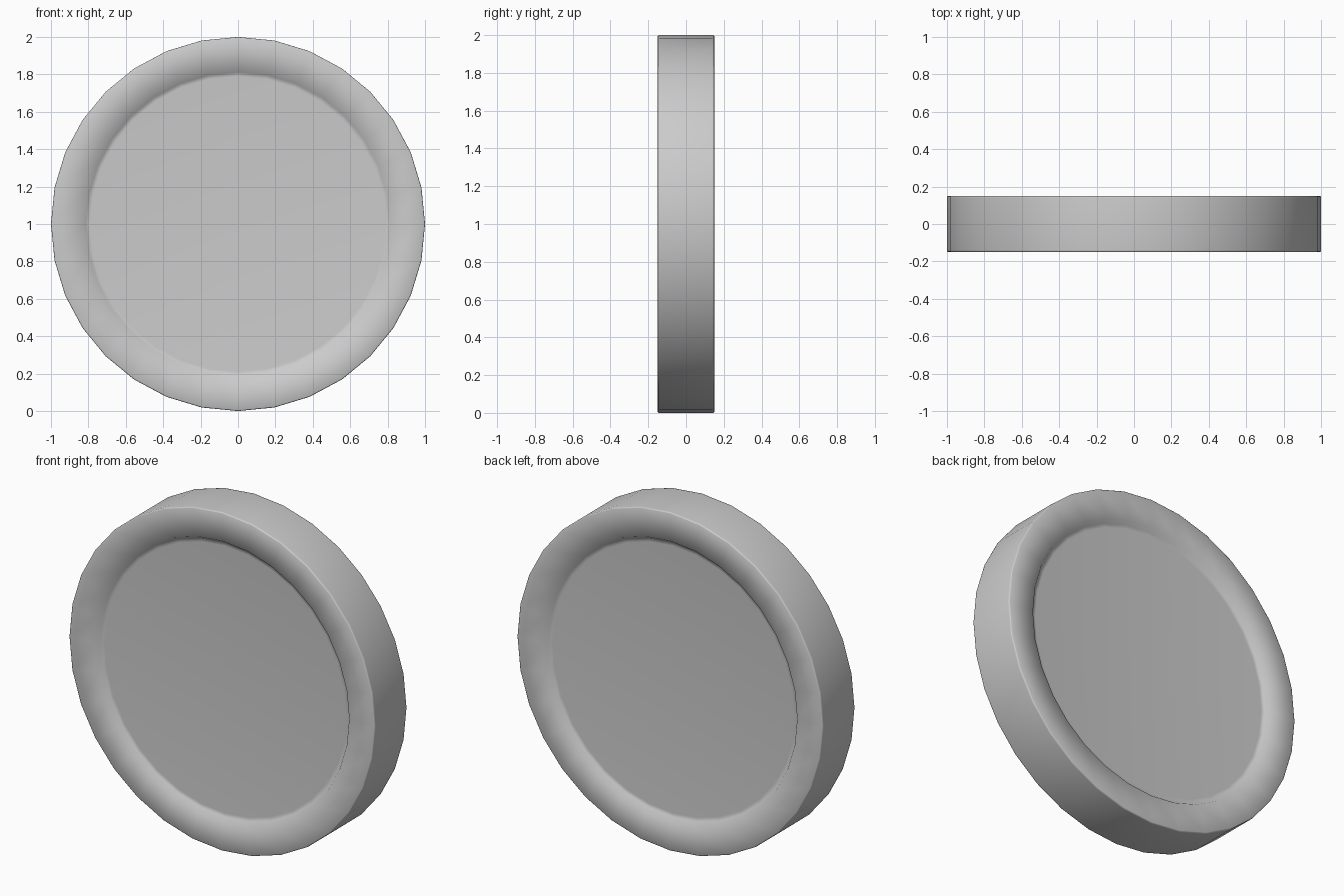
import bpy, bmesh, math

if "Cube" in bpy.data.objects:
    bpy.data.objects.remove(bpy.data.objects["Cube"])

SIDES = 32
# radius, half-thickness: outer edge, tiny bevel, flat rim, short step, sunken floor
half = [(1.0, 0.14), (0.999, 0.147), (0.994, 0.15), (0.83, 0.146),
        (0.812, 0.12), (0.79, 0.118)]
profile = [(r, -y) for r, y in reversed(half)] + half

bm = bmesh.new()

def ring(r, y):
    return [bm.verts.new((r * math.cos(2 * math.pi * i / SIDES), y,
                          1 + r * math.sin(2 * math.pi * i / SIDES)))
            for i in range(SIDES)]

# lathe the profile around the y axis
rings = [ring(r, y) for r, y in profile]
for a, b in zip(rings, rings[1:]):
    for i in range(SIDES):
        j = (i + 1) % SIDES
        bm.faces.new((a[i], a[j], b[j], b[i]))

# flat recessed floors on the front and back
bm.faces.new(rings[0])
bm.faces.new(rings[-1])
bmesh.ops.recalc_face_normals(bm, faces=bm.faces)

mesh = bpy.data.meshes.new("dished_disc")
bm.to_mesh(mesh)
bm.free()
disc = bpy.data.objects.new("dished_disc", mesh)
bpy.context.collection.objects.link(disc)

# smooth shading with sharp edges kept
bpy.context.view_layer.objects.active = disc
disc.select_set(True)
bpy.ops.object.shade_smooth_by_angle(angle=math.radians(65))
